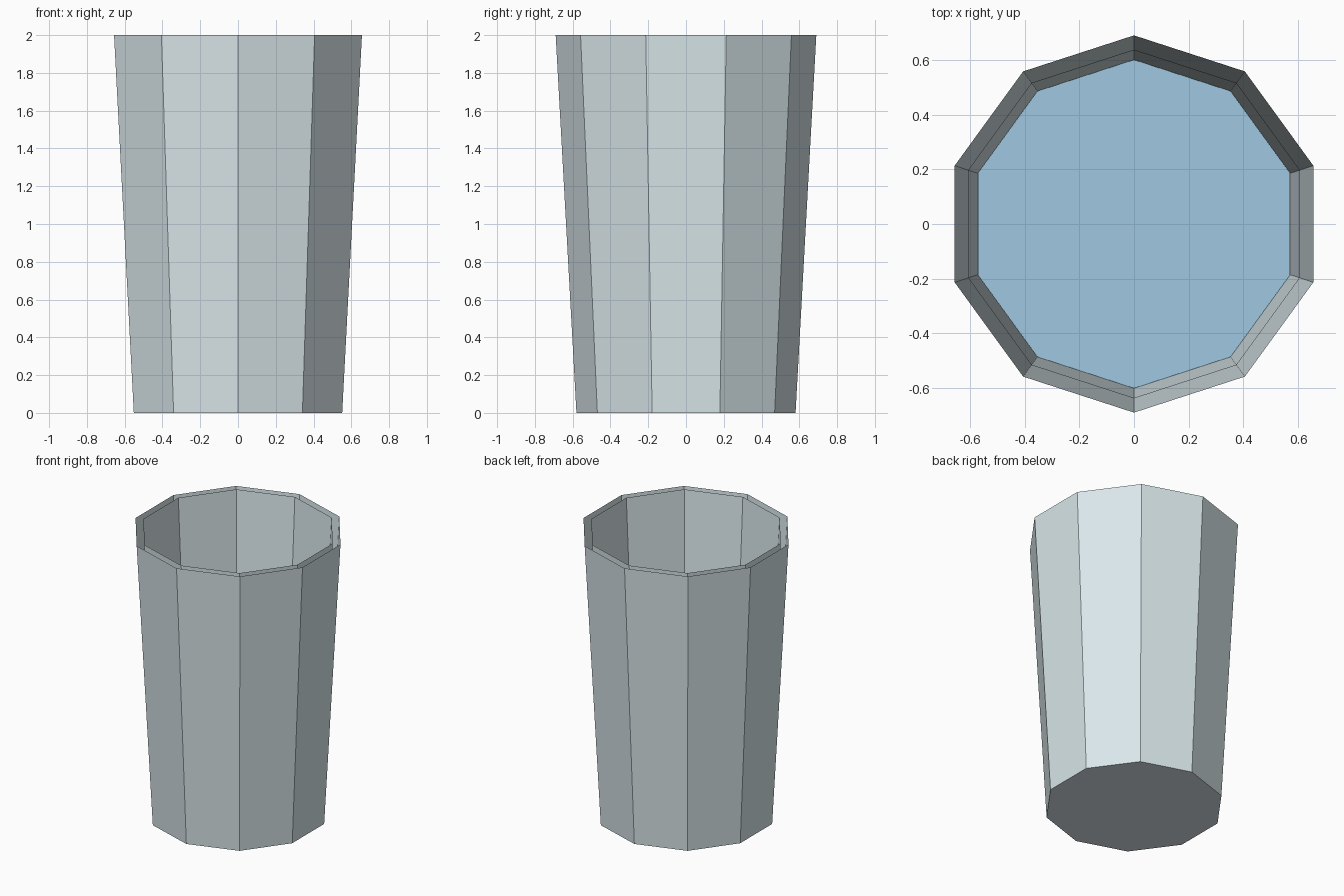
import bpy, bmesh
from math import sin, cos, pi

if "Cube" in bpy.data.objects:
    bpy.data.objects.remove(bpy.data.objects["Cube"])

SIDES = 10


def ring(bm, r, z):
    return [bm.verts.new((r * cos(pi / 2 + 2 * pi * i / SIDES),
                          r * sin(pi / 2 + 2 * pi * i / SIDES), z)) for i in range(SIDES)]


def make(name, shells, color, inward=()):
    """Each shell is a list of (radius, z), capped at its first ring and open at its last."""
    bm = bmesh.new()
    for n, shell in enumerate(shells):
        rings = [ring(bm, r, z) for r, z in shell]
        cap_up = n in inward
        bm.faces.new(rings[0] if cap_up else rings[0][::-1])
        for a, b in zip(rings, rings[1:]):
            for i in range(SIDES):
                j = (i + 1) % SIDES
                quad = [a[i], a[j], b[j], b[i]]
                bm.faces.new(quad[::-1] if cap_up else quad)
    mesh = bpy.data.meshes.new(name)
    bm.to_mesh(mesh)
    bm.free()
    mat = bpy.data.materials.new(name + "_color")
    mat.diffuse_color = color
    mat.use_nodes = True
    mat.node_tree.nodes["Principled BSDF"].inputs["Base Color"].default_value = mat.diffuse_color
    mesh.materials.append(mat)
    obj = bpy.data.objects.new(name, mesh)
    bpy.context.collection.objects.link(obj)
    return obj


# Glass: tapered outer and inner walls, with an open gap at the rim
make("glass", [[(0.58, 0), (0.69, 2)], [(0.532, 0.05), (0.638, 2)]],
     (0.70, 0.80, 0.83, 1), inward=(1,))

# Water surface inside the glass
make("water", [[(0.601, 1.33)]], (0.35, 0.58, 0.75, 1), inward=(0,))
